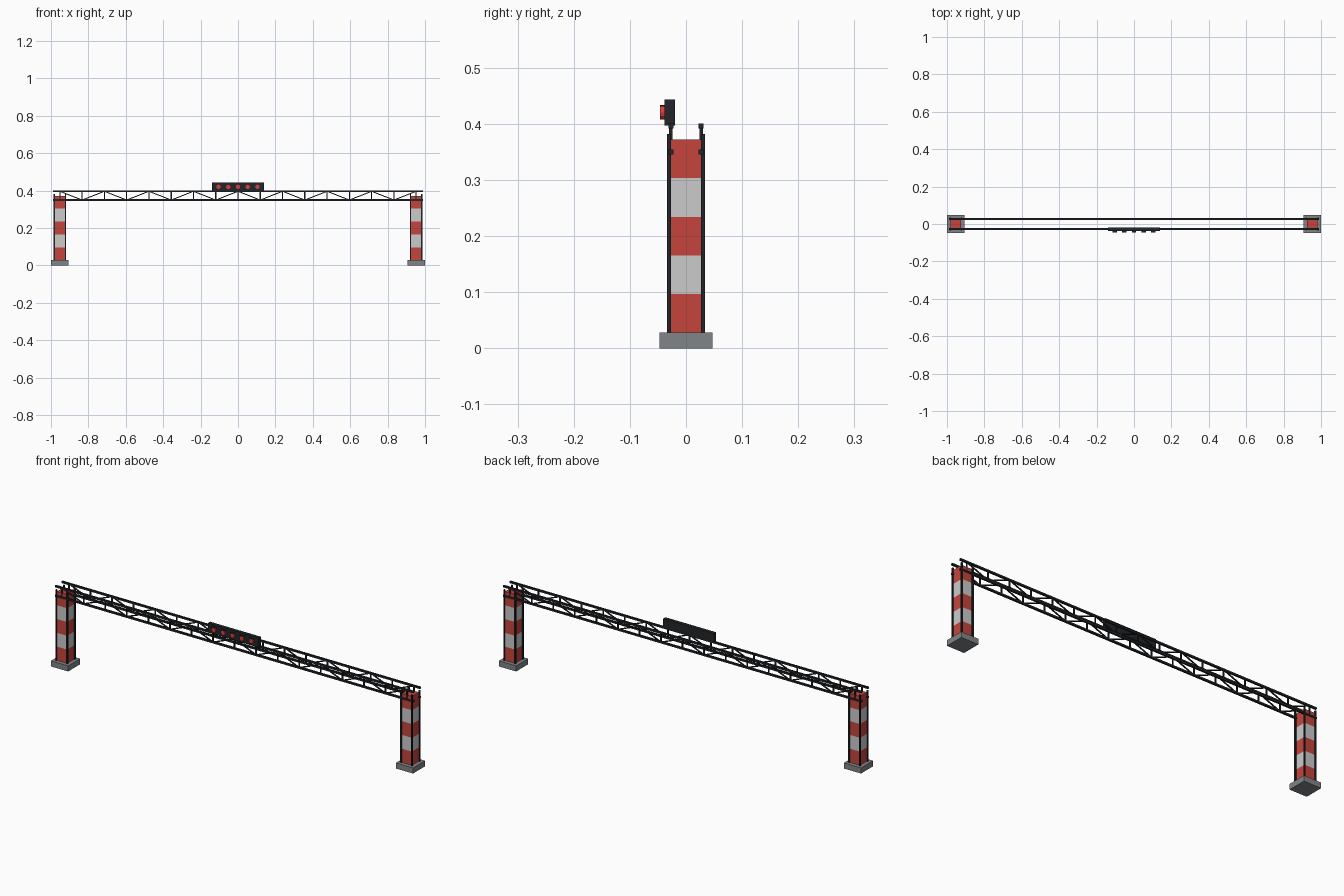
import bpy, bmesh, math
from mathutils import Vector, Matrix

if "Cube" in bpy.data.objects:
    bpy.data.objects.remove(bpy.data.objects["Cube"])


def material(name, rgb):
    m = bpy.data.materials.new(name)
    m.diffuse_color = (*rgb, 1)
    m.use_nodes = True
    m.node_tree.nodes["Principled BSDF"].inputs["Base Color"].default_value = m.diffuse_color
    return m


RED = material("red_paint", (0.56, 0.06, 0.045))
WHITE = material("white_paint", (0.66, 0.66, 0.68))
DARK = material("dark_steel", (0.016, 0.018, 0.021))
GREY = material("concrete", (0.22, 0.235, 0.25))
LAMP = material("lamp_red", (0.70, 0.05, 0.05))


def finish(bm, name, mat):
    mesh = bpy.data.meshes.new(name)
    bm.to_mesh(mesh)
    bm.free()
    mesh.materials.append(mat)
    ob = bpy.data.objects.new(name, mesh)
    bpy.context.collection.objects.link(ob)
    return ob


def add_box(bm, centre, size):
    m = Matrix.Translation(centre) @ Matrix.Diagonal((*size, 1))
    bmesh.ops.create_cube(bm, size=1, matrix=m)


def add_bar(bm, a, b, width):
    # square bar between two points
    a, b = Vector(a), Vector(b)
    d = b - a
    rot = d.to_track_quat('Z', 'Y').to_matrix().to_4x4()
    m = Matrix.Translation((a + b) / 2) @ rot @ Matrix.Diagonal((width, width, d.length, 1))
    bmesh.ops.create_cube(bm, size=1, matrix=m)


COL_X, BASE_H, COL_TOP = 0.9525, 0.028, 0.372
TRUSS_Y, Z_LOW, Z_HIGH = 0.027, 0.3495, 0.3965

# Support towers: footing, striped panels, corner posts
for side, s in (("left", -1), ("right", 1)):
    x = s * COL_X
    bm = bmesh.new()
    add_box(bm, (x, 0, BASE_H / 2), (0.095, 0.095, BASE_H))
    finish(bm, side + "_footing", GREY)

    h = (COL_TOP - BASE_H) / 5
    for i in range(5):
        bm = bmesh.new()
        add_box(bm, (x, 0, BASE_H + h * (i + 0.5)), (0.056, 0.056, h))
        finish(bm, f"{side}_stripe_{i + 1}", WHITE if i % 2 else RED)

    bm = bmesh.new()
    for px in (-1, 1):
        for py in (-1, 1):
            add_box(bm, (x + px * 0.030, py * 0.030, (BASE_H + 0.382) / 2),
                    (0.007, 0.007, 0.382 - BASE_H))
    finish(bm, side + "_corner_posts", DARK)

# Two parallel trusses: chords, verticals, zigzag braces
BAYS = 16
nodes = [-COL_X + 2 * COL_X * i / BAYS for i in range(BAYS + 1)]
for side, y in (("front", -TRUSS_Y), ("back", TRUSS_Y)):
    bm = bmesh.new()
    for z in (Z_LOW, Z_HIGH):
        add_box(bm, (0, y, z), (1.98, 0.009, 0.009))
    finish(bm, side + "_truss_chords", DARK)

    bm = bmesh.new()
    for x in nodes:
        add_bar(bm, (x, y, Z_LOW), (x, y, Z_HIGH), 0.006)
    finish(bm, side + "_truss_verticals", DARK)

    bm = bmesh.new()
    for i in range(BAYS):
        za, zb = (Z_LOW, Z_HIGH) if i % 2 else (Z_HIGH, Z_LOW)
        add_bar(bm, (nodes[i], y, za), (nodes[i + 1], y, zb), 0.005)
    finish(bm, side + "_truss_braces", DARK)

# Signal panel with five start lamps and small visors
bm = bmesh.new()
add_box(bm, (0, -0.029, 0.420), (0.28, 0.018, 0.046))
finish(bm, "signal_panel", DARK)

for i in range(5):
    x = (i - 2) * 0.052
    bm = bmesh.new()
    m = Matrix.Translation((x, -0.0415, 0.420)) @ Matrix.Rotation(math.pi / 2, 4, 'X')
    bmesh.ops.create_cone(bm, cap_ends=True, segments=12, radius1=0.012,
                          radius2=0.012, depth=0.009, matrix=m)
    finish(bm, f"lamp_{i + 1}", LAMP)

    bm = bmesh.new()
    add_box(bm, (x, -0.042, 0.4325), (0.024, 0.009, 0.002))
    finish(bm, f"lamp_visor_{i + 1}", DARK)
